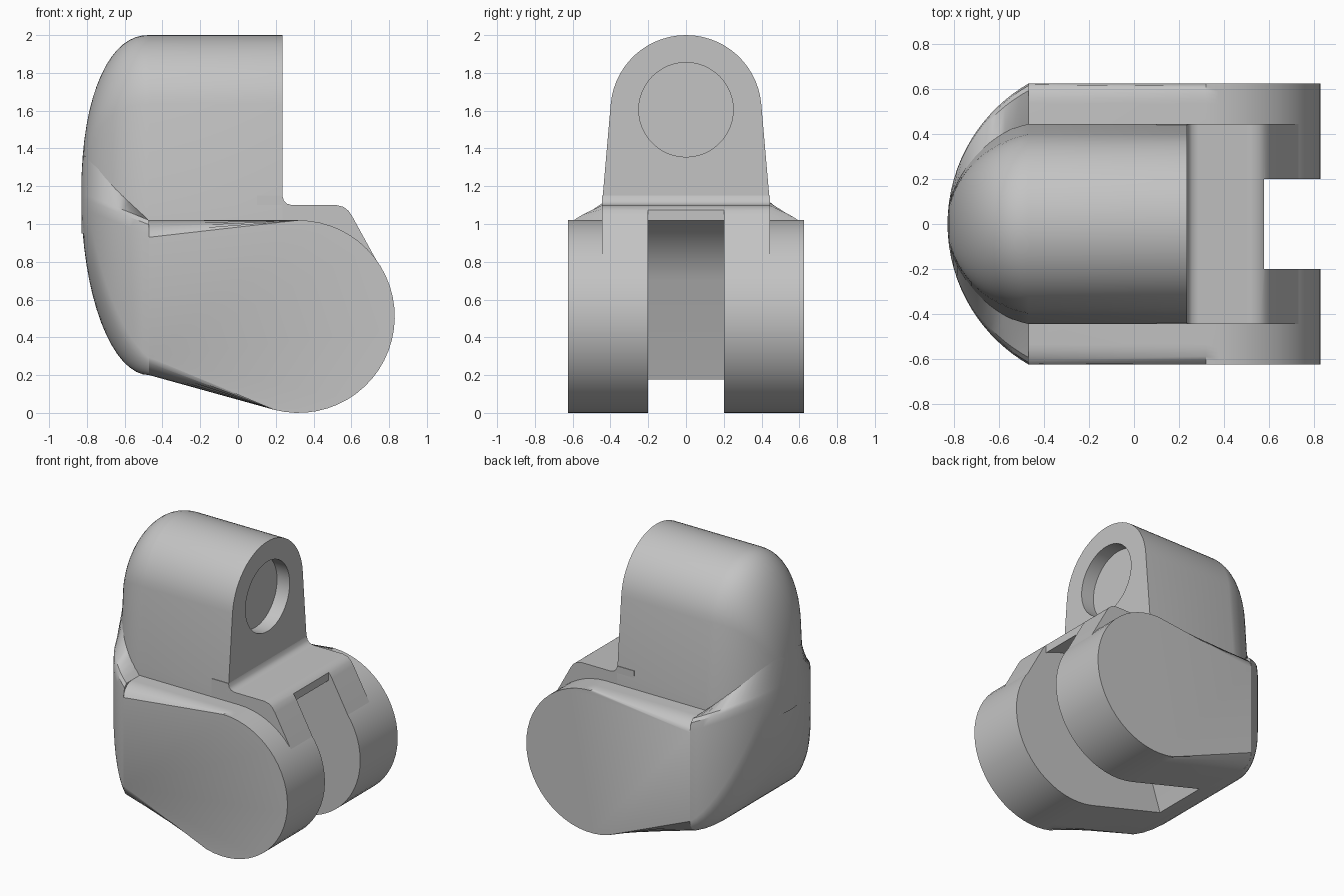
import bpy, bmesh
from math import sin, cos, pi, radians, sqrt

cube = bpy.data.objects.get("Cube")
if cube:
    bpy.data.objects.remove(cube, do_unlink=True)

grey = bpy.data.materials.new("plain_grey")
grey.use_nodes = True
grey.diffuse_color = (0.55, 0.55, 0.55, 1)
grey.node_tree.nodes["Principled BSDF"].inputs["Base Color"].default_value = (0.55, 0.55, 0.55, 1)

NOSE_X, NOSE_LEN = -0.47, 0.36      # where the rounded back starts, and its depth
HUB_X, HUB_Z, HUB_R = 0.32, 0.51, 0.51
SLOT_R, BLOCK_W, BODY_W = 0.57, 0.445, 0.625
MID_Z = 1.15                        # height of the rearmost point


def make_object(name, bm):
    bmesh.ops.recalc_face_normals(bm, faces=bm.faces)
    mesh = bpy.data.meshes.new(name)
    bm.to_mesh(mesh)
    bm.free()
    mesh.materials.append(grey)
    obj = bpy.data.objects.new(name, mesh)
    bpy.context.collection.objects.link(obj)
    return obj


def activate(obj):
    bpy.ops.object.select_all(action='DESELECT')
    obj.select_set(True)
    bpy.context.view_layer.objects.active = obj


def loft(sections):
    """Skin a list of closed rings that share one point count."""
    bm = bmesh.new()
    rings = [[bm.verts.new(p) for p in s] for s in sections]
    n = len(rings[0])
    for a, b in zip(rings, rings[1:]):
        for i in range(n):
            j = (i + 1) % n
            bm.faces.new((a[i], a[j], b[j], b[i]))
    bm.faces.new(rings[0])
    bm.faces.new(rings[-1])
    return bm


def side_extrude(profile, half_width):
    """Extrude an (x, z) profile evenly across y."""
    return loft([[(x, y, z) for x, z in profile] for y in (-half_width, half_width)])


def arc(cx, cz, r, start, end, steps):
    angles = [radians(start + (end - start) * i / steps) for i in range(steps + 1)]
    return [(cx + r * cos(a), cz + r * sin(a)) for a in angles]


def cut(obj, cutter):
    activate(obj)
    mod = obj.modifiers.new("cut", 'BOOLEAN')
    mod.operation = 'DIFFERENCE'
    mod.solver = 'EXACT'
    mod.object = cutter
    bpy.ops.object.modifier_apply(modifier=mod.name)


def plan_width(d, w):
    """Half width of a plan arc at depth d into the nose, w wide at its base."""
    r = (NOSE_LEN ** 2 + w ** 2) / (2 * NOSE_LEN)
    return sqrt(max(r ** 2 - (r - NOSE_LEN + d) ** 2, 1e-5))


def rise(d, power):
    return (1 - (d / NOSE_LEN) ** power) ** (1 / power)


NOSE_STEPS = [NOSE_LEN * sin(i / 16 * pi / 2) for i in range(16)] + [NOSE_LEN * 0.999]

# Lower body: side profile with rounded rims
profile = [(NOSE_X, 0.2)] + arc(HUB_X, HUB_Z, HUB_R, -105, 90, 30) + [(NOSE_X, 1.02)]
bm = side_extrude(profile, BODY_W)
rims = [e for e in bm.edges
        if abs(e.verts[0].co.y - e.verts[1].co.y) < 0.01
        and max(v.co.x for v in e.verts) > NOSE_X + 0.01]
bmesh.ops.bevel(bm, geom=rims, offset=0.09, segments=5, profile=0.5, affect='EDGES')
lower_body = make_object("lower_body", bm)


# Lower nose: rounded bottom and sides, shoulders climbing to the upper block
def nose_section(d):
    w, inner = plan_width(d, BODY_W), plan_width(d, BLOCK_W) * 0.95
    bottom = MID_Z - 0.95 * rise(d, 2)
    roof = MID_Z + 0.85 * rise(d, 2.2) - 0.02
    outer_z = min(1.02 + 0.4 * d, roof)
    side_z = max(outer_z - 0.08, bottom + 0.01)
    ry = min(w * 0.98, 0.09 + 0.8 * d)
    rz = min((side_z - bottom) * 0.9, 0.09 + 0.8 * d)
    half = []
    for i in range(9):
        a = i / 8 * pi / 2
        half.append((w - ry + ry * sin(a), bottom + rz - rz * cos(a)))
    half += [(w, side_z), (w * 0.985, side_z + (outer_z - side_z) * 0.7),
             (w * 0.95, outer_z), (min(inner, w * 0.9), min(1.02 + d, roof))]
    ring = half + [(-y, z) for y, z in reversed(half)]
    return [(NOSE_X - d, y, z) for y, z in ring]


lower_nose = make_object("lower_nose", loft([nose_section(d) for d in NOSE_STEPS]))

# Upper block: arched section running back into a dome
arch = ([(BLOCK_W, 0.95), (BLOCK_W, 1.1)] + arc(0, 1.6, 0.4, 5, 175, 28)
        + [(-BLOCK_W, 1.1), (-BLOCK_W, 0.95)])


def block_section(x):
    d = max(NOSE_X - x, 0)
    sy, sz = plan_width(d, BLOCK_W) / BLOCK_W, rise(d, 2.2)
    return [(x, y * sy, MID_Z + (z - MID_Z) * sz if z > MID_Z else z) for y, z in arch]


upper_block = make_object("upper_block", loft(
    [block_section(0.235)] + [block_section(NOSE_X - d) for d in NOSE_STEPS]))

# Front ledge: filleted step sloping down onto the hub
ledge_profile = [(0.1, 0.7), (0.1, 1.15), (0.235, 1.15), (0.242, 1.125), (0.258, 1.108),
                 (0.285, 1.1), (0.52, 1.1), (0.56, 1.09), (0.585, 1.07),
                 (0.605, 1.04), (0.77, 0.74), (0.7, 0.7)]
front_ledge = make_object("front_ledge", side_extrude(ledge_profile, BLOCK_W))

# Fork slot: clearance around the hub, open to the front and bottom
slot_profile = ([(0.95, -0.2), (0.95, 1.3), (0.58, 1.3)]
                + arc(HUB_X, HUB_Z, SLOT_R, 63, 160, 20)
                + [(-0.39, 0.17), (-0.45, -0.2)])
slot_cutter = make_object("slot_cutter", side_extrude(slot_profile, 0.2))
for part in (lower_body, upper_block, front_ledge):
    cut(part, slot_cutter)

# Round socket in the front of the upper block
socket = [[(x, y, z) for y, z in arc(0, 1.605, 0.25, 0, 352.5, 47)] for x in (0.135, 0.4)]
socket_cutter = make_object("socket_cutter", loft(socket))
cut(upper_block, socket_cutter)

for helper in (slot_cutter, socket_cutter):
    bpy.data.objects.remove(helper, do_unlink=True)

for part in (lower_body, lower_nose, upper_block, front_ledge):
    activate(part)
    bpy.ops.object.shade_smooth_by_angle(angle=radians(32))
